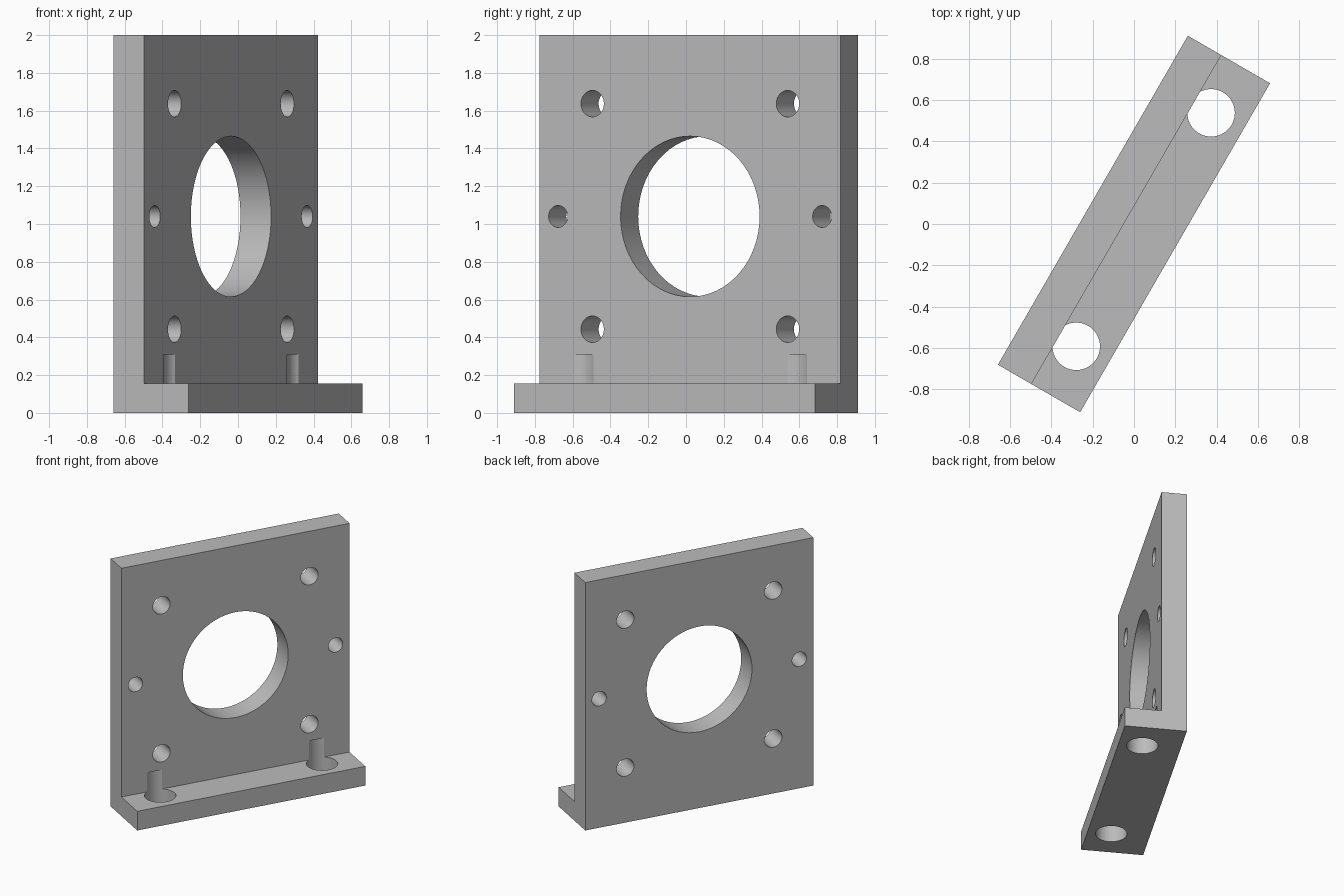
import bpy
import bmesh
from math import radians
from mathutils import Matrix, Vector

cube = bpy.data.objects.get("Cube")
if cube:
    bpy.data.objects.remove(cube, do_unlink=True)

HALF_LENGTH, HALF_DEPTH = 0.92, 0.23
HEIGHT, BASE_TOP, PLATE_FRONT = 2.0, 0.155, 0.043
AXIS_Z = 1.04
TURN = Matrix.Rotation(radians(60), 4, "Z")

grey = bpy.data.materials.new("light_grey")
grey.use_nodes = True
colour = (0.5, 0.5, 0.5, 1)
grey.diffuse_color = colour
grey.node_tree.nodes["Principled BSDF"].inputs["Base Color"].default_value = colour


def add_object(name, bm):
    mesh = bpy.data.meshes.new(name)
    bmesh.ops.recalc_face_normals(bm, faces=bm.faces)
    bm.to_mesh(mesh)
    bm.free()
    mesh.materials.append(grey)
    obj = bpy.data.objects.new(name, mesh)
    bpy.context.collection.objects.link(obj)
    obj.matrix_world = TURN
    return obj


# L-shaped bracket: side profile extruded along its length
bm = bmesh.new()
profile = [(-HALF_DEPTH, 0), (HALF_DEPTH, 0), (HALF_DEPTH, HEIGHT),
           (PLATE_FRONT, HEIGHT), (PLATE_FRONT, BASE_TOP), (-HALF_DEPTH, BASE_TOP)]
side = bm.faces.new([bm.verts.new((-HALF_LENGTH, y, z)) for y, z in profile])
extruded = bmesh.ops.extrude_face_region(bm, geom=[side])["geom"]
bmesh.ops.translate(bm, vec=(2 * HALF_LENGTH, 0, 0),
                    verts=[v for v in extruded if isinstance(v, bmesh.types.BMVert)])
bracket = add_object("mounting_bracket", bm)


def drill(name, centre, radius, depth, rotation=Matrix()):
    bm = bmesh.new()
    bmesh.ops.create_cone(bm, cap_ends=True, segments=64, radius1=radius,
                          radius2=radius, depth=depth,
                          matrix=Matrix.Translation(Vector(centre)) @ rotation)
    cutter = add_object(name, bm)
    cutter.hide_render = True
    mod = bracket.modifiers.new(name, "BOOLEAN")
    mod.operation, mod.solver, mod.object = "DIFFERENCE", "EXACT", cutter
    return cutter


# Holes through the upright plate
across = Matrix.Rotation(radians(90), 4, "X")
plate_y = (PLATE_FRONT + HALF_DEPTH) / 2
holes = [("centre_bore", 0, 0, 0.425)]
for s in (-1, 1):
    holes.append(("side_pin_hole", s * 0.807, 0, 0.058))
    holes += [("corner_screw_hole", s * 0.597, t * 0.597, 0.07) for t in (-1, 1)]
cutters = [drill(n, (x, plate_y, AXIS_Z + z), r, 0.3, across) for n, x, z, r in holes]

# Foot holes, which also notch the plate just above the foot
for s in (-1, 1):
    cutters.append(drill("foot_hole", (s * 0.653, -0.054, 0.055), 0.115, 0.51))

# Bake the cuts and drop the cutters
bpy.context.view_layer.objects.active = bracket
bracket.select_set(True)
for mod in list(bracket.modifiers):
    bpy.ops.object.modifier_apply(modifier=mod.name)
for cutter in cutters:
    bpy.data.objects.remove(cutter, do_unlink=True)
bpy.ops.object.shade_smooth_by_angle(angle=radians(30))
